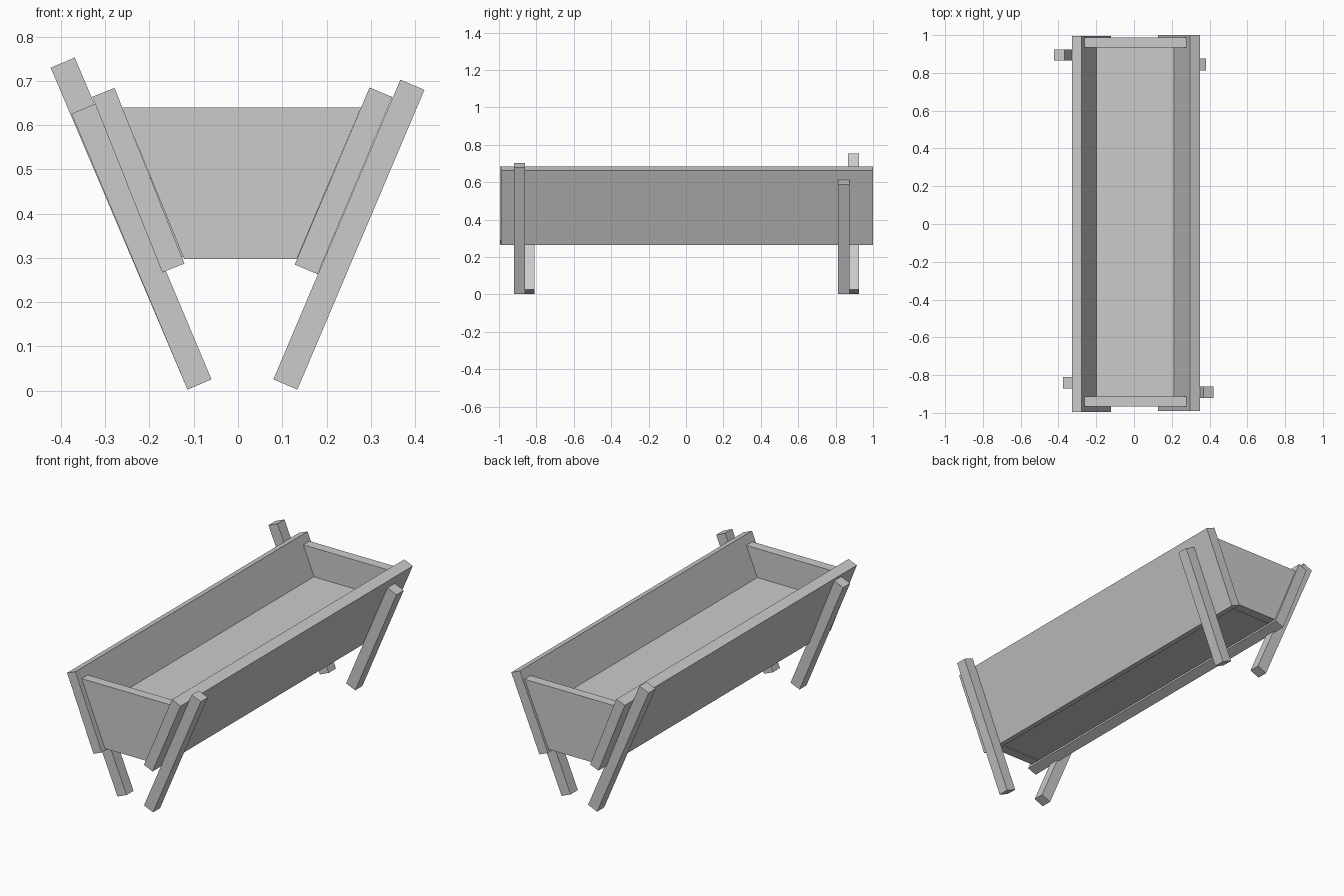
import bpy
import bmesh
from mathutils import Vector

cube = bpy.data.objects.get("Cube")
if cube:
    bpy.data.objects.remove(cube, do_unlink=True)

grey = bpy.data.materials.new("plain grey")
grey.use_nodes = True
colour = (0.6, 0.6, 0.6, 1)
grey.diffuse_color = colour
grey.node_tree.nodes["Principled BSDF"].inputs["Base Color"].default_value = colour


def prism(name, outline, y0, y1):
    """Extrude an x-z outline along y."""
    bm = bmesh.new()
    face = bm.faces.new([bm.verts.new((x, y0, z)) for x, z in outline])
    extruded = bmesh.ops.extrude_face_region(bm, geom=[face])["geom"]
    moved = [v for v in extruded if isinstance(v, bmesh.types.BMVert)]
    bmesh.ops.translate(bm, verts=moved, vec=(0, y1 - y0, 0))
    bmesh.ops.recalc_face_normals(bm, faces=bm.faces)
    mesh = bpy.data.meshes.new(name)
    bm.to_mesh(mesh)
    bm.free()
    mesh.materials.append(grey)
    obj = bpy.data.objects.new(name, mesh)
    bpy.context.collection.objects.link(obj)
    return obj


def plank(name, bottom, top, thickness, y0, y1):
    """Leaning plank given by its centre line in x-z."""
    a, b = Vector(bottom), Vector(top)
    along = (b - a).normalized()
    side = Vector((along.y, -along.x)) * thickness / 2
    return prism(name, [a - side, a + side, b + side, b - side], y0, y1)


# Leaning side boards
plank("right_side_board", (-0.146, 0.277), (-0.304, 0.674), 0.054, -0.995, 0.995)
plank("left_side_board", (0.154, 0.274), (0.323, 0.674), 0.056, -0.99, 1.0)

# End boards
end_outline = [(-0.122, 0.298), (0.133, 0.298), (0.278, 0.64), (-0.262, 0.64)]
prism("front_end_board", end_outline, -0.967, -0.914)
prism("back_end_board", end_outline, 0.934, 0.987)

# Thick floor filling the lower part of the trough
floor_outline = [(-0.13, 0.302), (0.14, 0.302), (0.213, 0.483), (-0.201, 0.483)]
prism("floor", floor_outline, -0.93, 0.95)

# Legs of uneven length, each leaning outward
right_foot, left_foot = (-0.087, 0.014), (0.107, 0.014)
plank("front_right_leg", right_foot, (-0.349, 0.637), 0.059, -0.87, -0.81)
plank("back_right_leg", right_foot, (-0.396, 0.741), 0.059, 0.865, 0.925)
plank("front_left_leg", left_foot, (0.394, 0.691), 0.059, -0.92, -0.86)
plank("back_left_leg", left_foot, (0.355, 0.599), 0.059, 0.813, 0.875)
